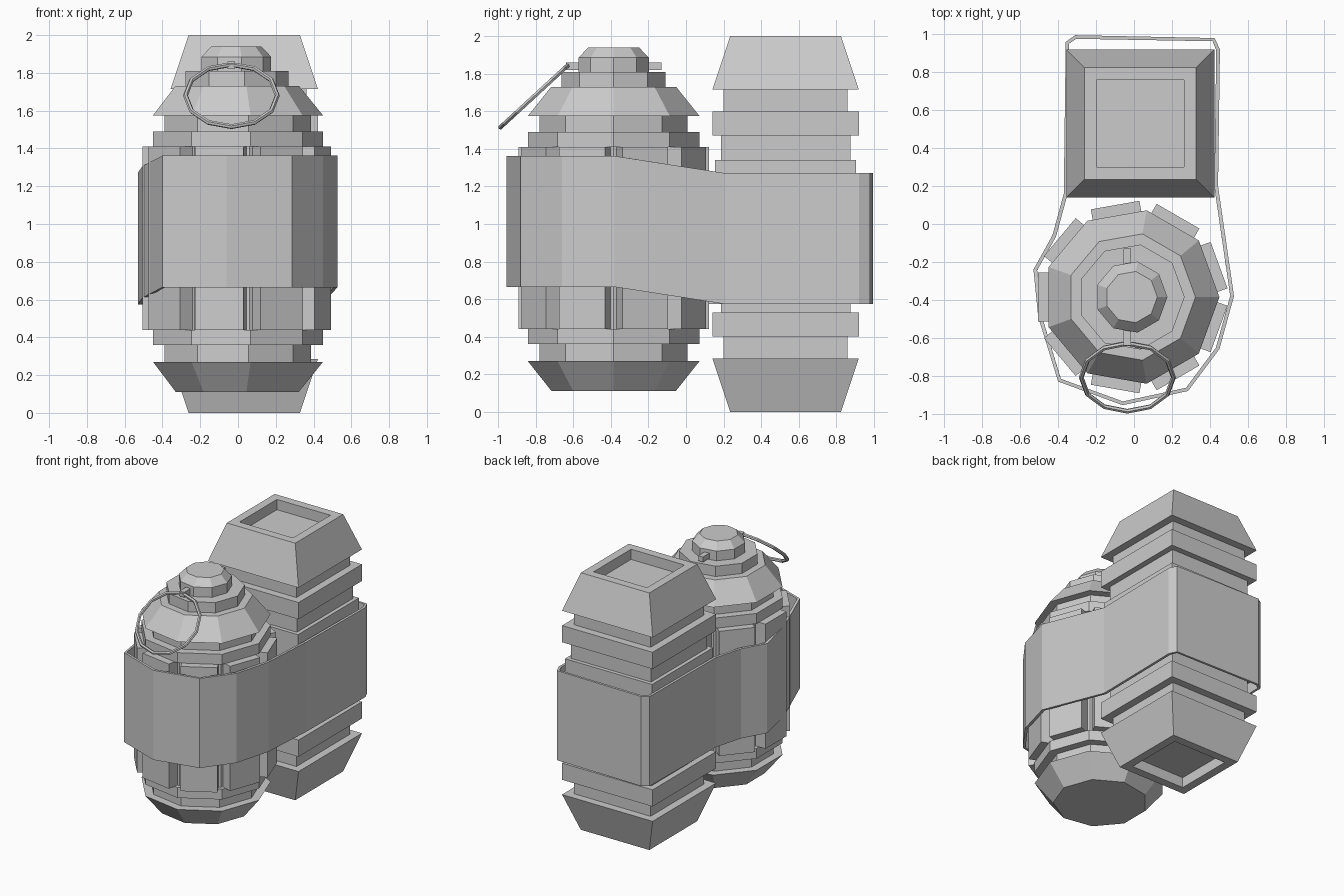
import bpy, bmesh, math
from mathutils import Matrix, Vector

if "Cube" in bpy.data.objects:
    bpy.data.objects.remove(bpy.data.objects["Cube"])


def finish(name, bm):
    bmesh.ops.recalc_face_normals(bm, faces=bm.faces)
    me = bpy.data.meshes.new(name)
    bm.to_mesh(me)
    bm.free()
    ob = bpy.data.objects.new(name, me)
    bpy.context.collection.objects.link(ob)
    return ob


def lathe(name, profile, sides, cx, cy, turn=0.0):
    """Faceted turned solid from (radius, z) points, capped at both ends."""
    bm = bmesh.new()
    rings = []
    for r, z in profile:
        rings.append([bm.verts.new((cx + r * math.cos(turn + k * math.tau / sides),
                                    cy + r * math.sin(turn + k * math.tau / sides), z))
                      for k in range(sides)])
    for a, b in zip(rings, rings[1:]):
        for k in range(sides):
            j = (k + 1) % sides
            bm.faces.new((a[k], a[j], b[j], b[k]))
    bm.faces.new(rings[0][::-1])
    bm.faces.new(rings[-1])
    return finish(name, bm)


def add_box(bm, size, matrix):
    bmesh.ops.create_cube(bm, size=1, matrix=matrix @ Matrix.Diagonal((*size, 1)))


# Nine-sided canister body with grooves, shoulder cone and top knob
CX, CY = -0.014, -0.385
body = [(.335, .11), (.464, .27), (.40, .27), (.40, .36), (.464, .36), (.464, .44),
        (.43, .44), (.43, 1.41), (.464, 1.41), (.464, 1.49), (.40, 1.49), (.40, 1.575),
        (.464, 1.575), (.338, 1.73), (.281, 1.73), (.281, 1.81), (.19, 1.81),
        (.19, 1.885), (.137, 1.94)]
lathe("canister_body", body, 9, CX, CY)

# Raised pads, one per side of the canister
bm = bmesh.new()
for k in range(9):
    m = (Matrix.Translation((CX, CY, .925)) @ Matrix.Rotation(math.radians(20 + 40 * k), 4, 'Z')
         @ Matrix.Translation((.442, 0, 0)))
    add_box(bm, (.10, .26, .97), m)
finish("canister_pads", bm)

# Safety pin bar through the neck
bm = bmesh.new()
add_box(bm, (.04, .51, .04), Matrix.Translation((-.035, -.385, 1.84)))
finish("pin_bar", bm)

# Tilted pull ring
bpy.ops.mesh.primitive_torus_add(major_segments=12, minor_segments=6,
                                 major_radius=.243, minor_radius=.013,
                                 location=(-.035, -.808, 1.68),
                                 rotation=(math.radians(42.6), 0, 0))
bpy.context.object.name = "pull_ring"

# Square block: lower half profile (half width, z) mirrored about z = 1,
# starting and ending in a recessed square
half = [(.23, .08), (.23, 0), (.295, 0), (.39, .285), (.33, .285), (.33, .40), (.39, .40),
        (.39, .53), (.345, .53), (.345, .66), (.375, .66)]
half += [(w, 2 - z) for w, z in reversed(half)]
lathe("square_block", [(w * math.sqrt(2), z) for w, z in half], 4, .033, .53, math.pi / 4)

# Strap wrapped around both: outer path (x, y, bottom z), counter-clockwise
path = [(-.36, .96, .575), (-.31, .995, .575), (.425, .98, .575), (.453, .92, .575),
        (.443, .2, .575), (.527, -.38, .665), (.45, -.66, .665), (.285, -.88, .665),
        (-.06, -.955, .665), (-.40, -.83, .665), (-.505, -.49, .61), (-.53, -.24, .575),
        (-.43, -.06, .575), (-.37, .16, .575)]
path.reverse()
bm = bmesh.new()
low = [bm.verts.new(p) for p in path]
high = [bm.verts.new((x, y, z + .697)) for x, y, z in path]
n = len(path)
for i in range(n):
    j = (i + 1) % n
    bm.faces.new((low[i], low[j], high[j], high[i]))
strap = finish("strap", bm)
# make sure the faces point outwards so the thickness grows inwards
face = strap.data.polygons[0]
if face.normal.dot(Vector((face.center.x, face.center.y, 0))) < 0:
    strap.data.flip_normals()
mod = strap.modifiers.new("thickness", 'SOLIDIFY')
mod.thickness = .02
mod.offset = -1
